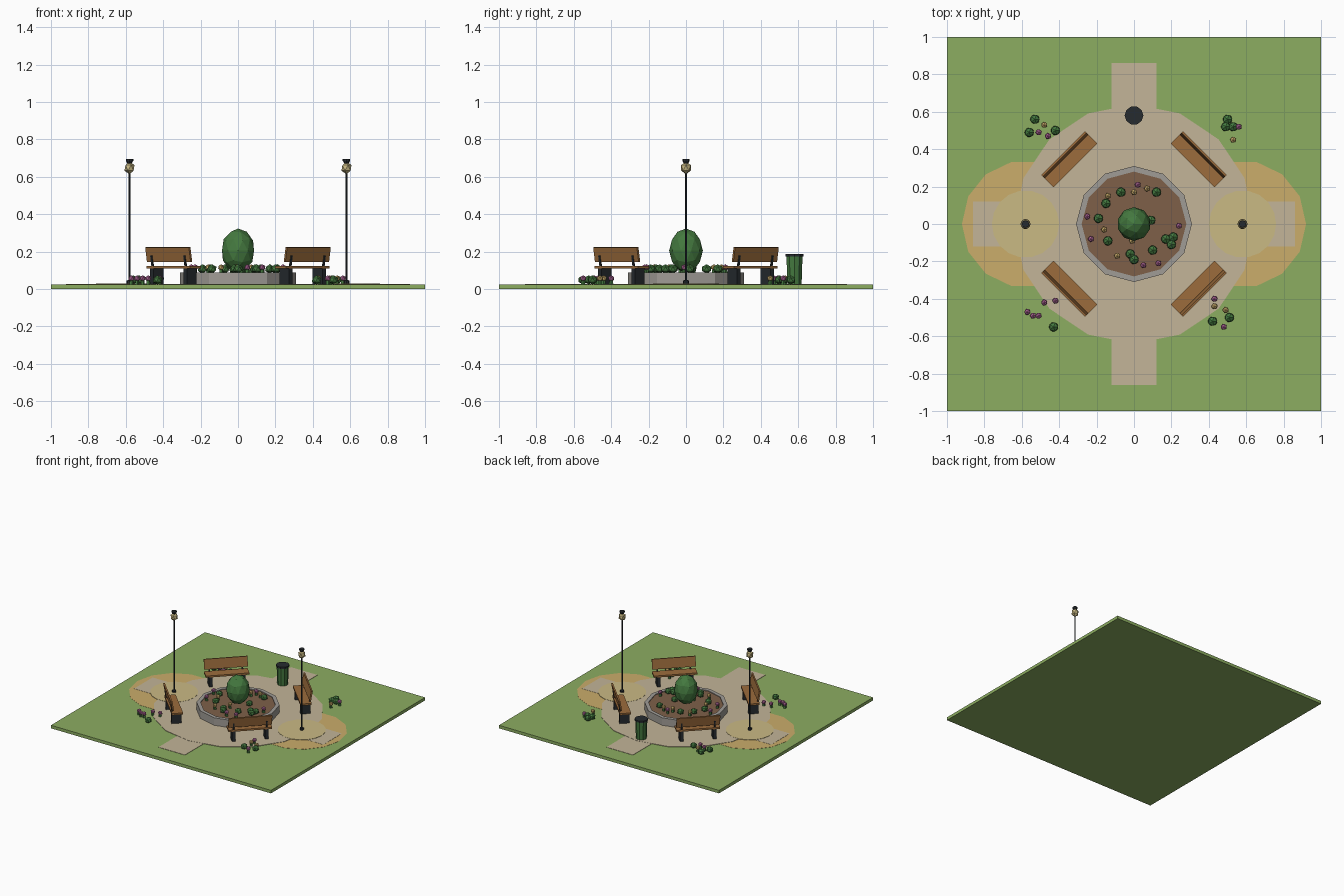
import bpy
import bmesh
import math
from mathutils import Matrix, Vector

if "Cube" in bpy.data.objects:
    bpy.data.objects.remove(bpy.data.objects["Cube"], do_unlink=True)


def material(name, hex_code):
    srgb = [int(hex_code[i:i + 2], 16) / 255 for i in (0, 2, 4)]
    col = [c / 12.92 if c < 0.04 else ((c + 0.055) / 1.055) ** 2.4 for c in srgb] + [1]
    mat = bpy.data.materials.new(name)
    mat.use_nodes = True
    mat.diffuse_color = col
    mat.node_tree.nodes["Principled BSDF"].inputs["Base Color"].default_value = col
    return mat


grass = material("grass", "8CAD61")
paving = material("paving", "C3B598")
sand = material("sand", "CBAD6B")
cream = material("warm cream", "CABA84")
stone = material("stone", "A09C96")
soil = material("soil", "7E6049")
wood = material("wood", "9C6C3C")
metal = material("dark metal", "262B2F")
leaf = material("foliage", "44793F")
pink = material("pink petals", "AE6596")

GROUND = 0.025


def finish(name, bm, mat, transform=Matrix()):
    bmesh.ops.recalc_face_normals(bm, faces=bm.faces)
    mesh = bpy.data.meshes.new(name)
    bm.to_mesh(mesh)
    bm.free()
    mesh.materials.append(mat)
    obj = bpy.data.objects.new(name, mesh)
    obj.matrix_world = transform
    bpy.context.collection.objects.link(obj)
    return obj


def box(name, mat, size, centre, transform=Matrix(), lean=0):
    bm = bmesh.new()
    bmesh.ops.create_cube(bm, size=1)
    place = Matrix.Translation(centre) @ Matrix.Rotation(lean, 4, "X")
    bmesh.ops.transform(bm, matrix=place @ Matrix.Diagonal((*size, 1)), verts=bm.verts)
    return finish(name, bm, mat, transform)


def lathe(name, mat, profile, sides, x=0, y=0, turn=0):
    """Spin a radius/height profile into a faceted solid."""
    bm = bmesh.new()
    rings = []
    for r, z in profile:
        rings.append([bm.verts.new((r * math.cos(turn + math.tau * i / sides),
                                    r * math.sin(turn + math.tau * i / sides), z))
                      for i in range(sides)])
    for low, high in zip(rings, rings[1:]):
        for i in range(sides):
            j = (i + 1) % sides
            bm.faces.new((low[i], low[j], high[j], high[i]))
    bm.faces.new(rings[0])
    bm.faces.new(rings[-1])
    return finish(name, bm, mat, Matrix.Translation((x, y, 0)))


def ball(name, mat, radii, centre, detail=1):
    bm = bmesh.new()
    bmesh.ops.create_icosphere(bm, subdivisions=detail, radius=1)
    bmesh.ops.scale(bm, vec=radii, verts=bm.verts)
    return finish(name, bm, mat, Matrix.Translation(centre))


def disc(name, mat, radius, sides, top, x=0):
    return lathe(name, mat, [(radius, 0.02), (radius, top)], sides, x)


# Lawn, paths and plaza
box("lawn", grass, (2, 2, GROUND), (0, 0, GROUND / 2))
for side, sx in (("left", 1), ("right", -1)):
    disc(side + "_sand_patch", sand, 0.34, 14, 0.0262, sx * 0.58)
    box(side + "_path", paving, (0.3, 0.24, 0.0073), (sx * 0.71, 0, 0.0237))
    disc(side + "_light_patch", cream, 0.18, 18, 0.0298, sx * 0.58)
for side, sy in (("front", -1), ("back", 1)):
    box(side + "_path", paving, (0.24, 0.3, 0.0073), (0, sy * 0.71, 0.0237))
disc("plaza", paving, 0.64, 16, 0.0285)

# Raised planter and central bush
lathe("planter_wall", stone, [(0.31, GROUND), (0.31, 0.09), (0.28, 0.09), (0.28, 0.07)], 12)
lathe("planter_soil", soil, [(0.281, 0.05), (0.281, 0.084)], 12)
ball("round_bush", leaf, (0.09, 0.09, 0.118), (0, 0, 0.206), 2)

# Benches facing the centre
for k, corner in enumerate(("back_left", "back_right", "front_right", "front_left")):
    spin = Matrix.Rotation(math.radians(45 + 90 * k) - math.pi / 2, 4, "Z")
    spot = spin @ Matrix.Translation((0, 0.488, 0))
    box(corner + "_bench_seat", wood, (0.33, 0.085, 0.014), (0, -0.002, 0.117), spot)
    box(corner + "_bench_back", wood, (0.33, 0.012, 0.08), (0, 0.036, 0.184), spot, -0.17)
    for s in (-1, 1):
        box(corner + "_bench_leg", metal, (0.026, 0.075, 0.085), (s * 0.125, 0, 0.0675), spot)
        box(corner + "_bench_bracket", metal, (0.012, 0.008, 0.07), (s * 0.125, 0.036, 0.145),
            spot, -0.17)

# Lamp posts
for side, sx in (("left", 1), ("right", -1)):
    x = sx * 0.58
    lathe(side + "_lamp_post", metal, [(0.015, GROUND), (0.015, 0.045), (0.006, 0.05),
                                       (0.005, 0.625)], 8, x)
    ball(side + "_lamp_globe", cream, (0.03, 0.03, 0.034), (x, 0, 0.648))
    lathe(side + "_lamp_cap", metal, [(0.012, 0.672), (0.02, 0.686), (0.02, 0.695)], 8, x)

# Litter bin
lathe("bin_body", leaf, [(0.04, GROUND), (0.045, 0.175)], 10, 0, 0.58)
lathe("bin_lid", metal, [(0.05, 0.174), (0.05, 0.188)], 10, 0, 0.58)

# Planting: shrubs and flowers as (x, y) positions
bed_shrubs = [(-.07, .17), (-.15, .11), (-.19, .03), (.12, .17), (-.14, -.09), (.1, -.14),
              (0, -.19), (-.02, -.16), (.17, -.08), (.21, -.07), (.09, .02), (.2, -.11)]
bed_pink = [(.02, .21), (-.25, .04), (-.23, -.08), (.05, -.22), (.13, -.21), (.24, -.01)]
bed_gold = [(.07, .19), (0, .17), (-.14, .15), (-.16, -.03), (-.09, -.17), (-.01, -.09)]
lawn_shrubs = [(-.53, .56), (-.56, .49), (-.42, .5), (.5, .56), (.49, .52), (.53, .52),
               (-.43, -.55), (.42, -.52), (.51, -.5)]
lawn_pink = [(-.51, .49), (-.46, .47), (.56, .52), (-.57, -.47), (-.54, -.49), (-.51, -.49),
             (-.48, -.42), (-.42, -.41), (.43, -.4), (.48, -.55)]
lawn_gold = [(-.48, .53), (.53, .45), (.43, -.44), (.49, -.46)]


def shrubs(name, spots, base):
    for x, y in spots:
        ball(name, leaf, (0.028, 0.028, 0.025), (x, y, base + 0.024))


def flowers(name, mat, spots, base):
    for x, y in spots:
        lathe(name + "_stem", leaf, [(0.012, base), (0.01, base + 0.02)], 5, x, y)
        ball(name, mat, (0.018, 0.018, 0.017), (x, y, base + 0.032))


for place, base, green, rosy, gold in (
        ("bed", 0.084, bed_shrubs, bed_pink, bed_gold),
        ("lawn", GROUND, lawn_shrubs, lawn_pink, lawn_gold)):
    shrubs(place + "_shrub", green, base)
    flowers(place + "_pink_flower", pink, rosy, base)
    flowers(place + "_gold_flower", sand, gold, base)
